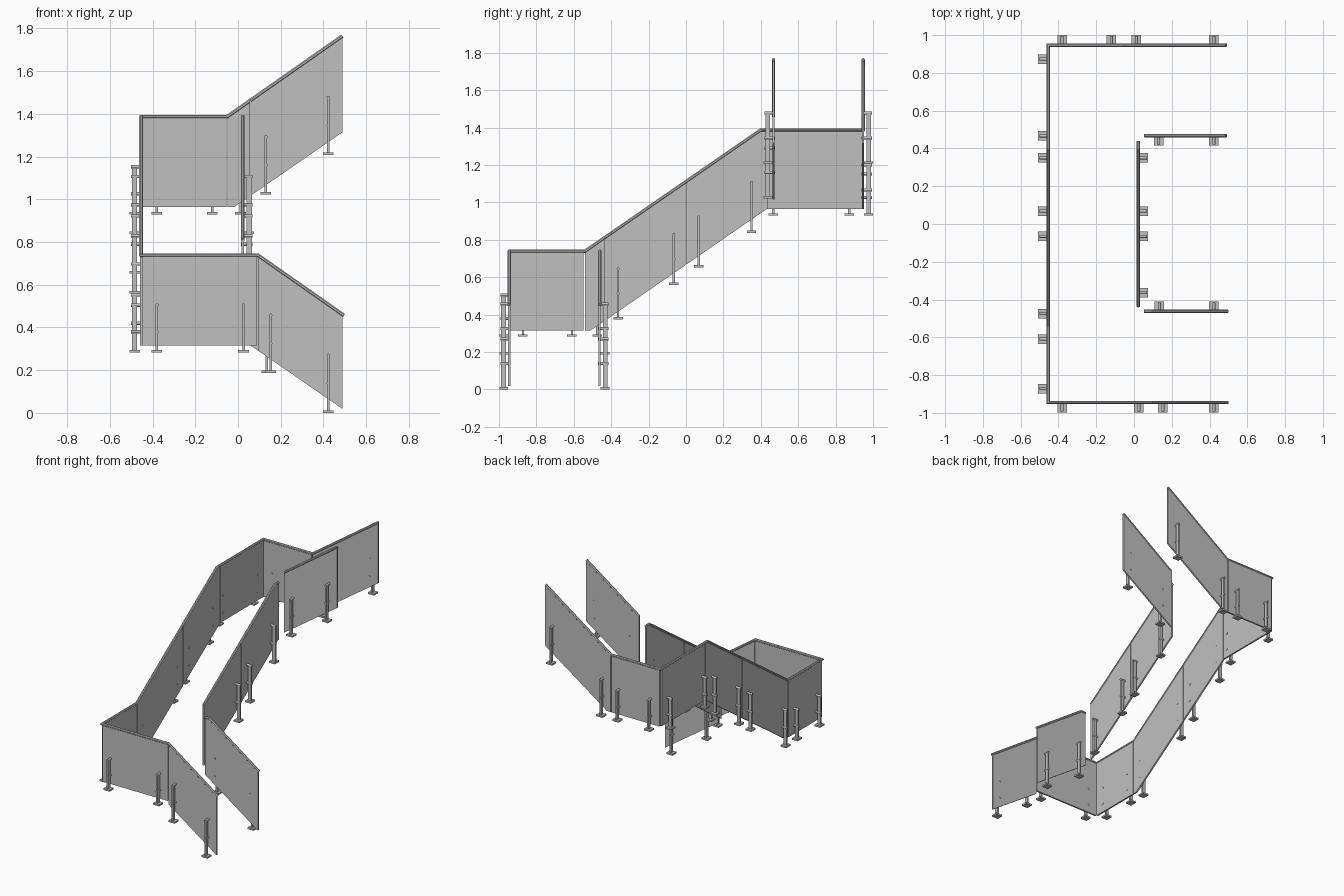
import bpy, bmesh, math
from mathutils import Vector

if "Cube" in bpy.data.objects:
    bpy.data.objects.remove(bpy.data.objects["Cube"])


def material(name, v):
    m = bpy.data.materials.new(name)
    m.diffuse_color = (v, v, v, 1)
    m.use_nodes = True
    m.node_tree.nodes["Principled BSDF"].inputs["Base Color"].default_value = m.diffuse_color
    return m


GREY = material("balustrade grey", 0.53)


def place(axis, c, s, d, z):
    """s = distance along the run, d = offset across it."""
    return Vector((s, c + d, z)) if axis == 'x' else Vector((c + d, s, z))


def finish(bm, name):
    bmesh.ops.recalc_face_normals(bm, faces=bm.faces)
    me = bpy.data.meshes.new(name)
    bm.to_mesh(me)
    bm.free()
    me.materials.append(GREY)
    ob = bpy.data.objects.new(name, me)
    bpy.context.collection.objects.link(ob)


def loft(bm, rings):
    """Skin a list of closed rings and cap both ends."""
    vs = [[bm.verts.new(p) for p in r] for r in rings]
    n = len(vs[0])
    for a, b in zip(vs, vs[1:]):
        for i in range(n):
            bm.faces.new((a[i], a[(i + 1) % n], b[(i + 1) % n], b[i]))
    bm.faces.new(vs[0])
    bm.faces.new(vs[-1])


def panel(name, axis, c, pts):
    bm = bmesh.new()
    loft(bm, [[place(axis, c, s, d, z) for s, z in pts] for d in (-0.006, 0.006)])
    finish(bm, name)


def rail(name, pts, r=0.009):
    """Mitred handrail with an eight-sided section; points lie on its axis."""
    pts = [Vector(p) for p in pts]
    rings = []
    for i, p in enumerate(pts):
        d0 = (p - pts[i - 1]).normalized() if i else (pts[1] - p).normalized()
        d1 = (pts[i + 1] - p).normalized() if i < len(pts) - 1 else d0
        n = (d0 + d1).normalized()
        side = d0.cross(Vector((0, 0, 1))).normalized()
        up = side.cross(d0)
        ring = []
        for k in range(8):
            a = math.pi * (k + 0.5) / 4
            o = (side * math.cos(a) + up * math.sin(a)) * r / math.cos(math.pi / 8)
            ring.append(p + o - d0 * (o.dot(n) / d0.dot(n)))
        rings.append(ring)
    bm = bmesh.new()
    loft(bm, rings)
    finish(bm, name)


def post(name, axis, c, side, s, z, sloped):
    """Flat bar on a foot plate, with two round clamps through the panel."""
    h, low = (0.262, 0.13) if sloped else (0.215, 0.09)
    bm = bmesh.new()

    def box(hs, d0, d1, z0, z1):
        loft(bm, [[place(axis, c, s + a, side * d, zz) for a, d in
                   ((-hs, d0), (hs, d0), (hs, d1), (-hs, d1))] for zz in (z0, z1)])

    box(0.006, 0.018, 0.043, z, z + h)                # bar
    box(0.025, 0.006, 0.053, z - 0.008, z + 0.004)    # foot plate
    for zc in (z + low, z + h):                       # clamps
        loft(bm, [[place(axis, c, s + 0.008 * math.cos(k * math.pi / 6), side * d,
                         zc + 0.008 * math.sin(k * math.pi / 6)) for k in range(12)]
                  for d in (-0.008, 0.047)])
    finish(bm, name)


XL, XI = -0.454, 0.022            # outer side run, inner middle run
YF, YB = -0.945, 0.947            # outer front and back runs
YIF, YIB = -0.462, 0.468          # inner front and back runs
LT, LB = 0.738, 0.315             # lower landing top and bottom
UT, UB = 1.387, 0.964             # upper landing top and bottom
K = 0.69                          # stair slope


def mid_top(y): return LT + K * (y + 0.541)
def mid_bot(y): return LB + K * (y + 0.51)
def dn_top(x): return LT - 0.7 * (x - 0.093)
def dn_bot(x): return LB - 0.69 * (x - 0.06)
def up_top(x): return UT + 0.7 * (x + 0.05)
def up_bot(x): return UB + 0.69 * (x + 0.018)


# Panels: outer side
panel("lower_flight_outer_panel", 'x', YF,
      [(0.096, dn_top(0.096)), (0.49, dn_top(0.49)), (0.49, dn_bot(0.49)), (0.096, dn_bot(0.096))])
panel("lower_landing_front_panel", 'x', YF, [(-0.448, LT), (0.09, LT), (0.09, LB), (-0.448, LB)])
panel("lower_landing_side_panel", 'y', XL, [(-0.937, LT), (-0.547, LT), (-0.547, LB), (-0.937, LB)])
panel("middle_flight_outer_panel_low", 'y', XL,
      [(-0.541, LT), (-0.003, mid_top(-0.003)), (-0.003, mid_bot(-0.003)), (-0.51, LB), (-0.541, LB)])
panel("middle_flight_outer_panel_high", 'y', XL,
      [(0.003, mid_top(0.003)), (0.4, UT), (0.427, UT), (0.427, mid_bot(0.427)), (0.003, mid_bot(0.003))])
panel("upper_landing_side_panel", 'y', XL, [(0.432, UT), (0.94, UT), (0.94, UB), (0.432, UB)])
panel("upper_landing_back_panel", 'x', YB, [(-0.448, UT), (-0.055, UT), (-0.055, UB), (-0.448, UB)])
panel("upper_flight_outer_panel", 'x', YB,
      [(-0.049, UT), (0.49, up_top(0.49)), (0.49, up_bot(0.49)), (-0.018, UB), (-0.049, UB)])

# Panels: inner side
panel("lower_flight_inner_panel", 'x', YIF,
      [(0.055, LT), (0.093, LT), (0.49, dn_top(0.49)), (0.49, dn_bot(0.49)), (0.06, LB), (0.055, LB)])
panel("middle_flight_inner_panel_low", 'y', XI,
      [(-0.438, mid_top(-0.438)), (-0.003, mid_top(-0.003)), (-0.003, mid_bot(-0.003)), (-0.438, mid_bot(-0.438))])
panel("middle_flight_inner_panel_high", 'y', XI,
      [(0.003, mid_top(0.003)), (0.4, UT), (0.438, UT), (0.438, UB), (0.43, UB), (0.003, mid_bot(0.003))])
panel("upper_flight_inner_panel", 'x', YIB,
      [(0.055, up_top(0.055)), (0.49, up_top(0.49)), (0.49, up_bot(0.49)), (0.055, up_bot(0.055))])

# Handrails
rail("outer_handrail", [(0.496, YF, dn_top(0.496)), (0.093, YF, LT), (XL, YF, LT), (XL, -0.541, LT),
                        (XL, 0.4, UT), (XL, YB, UT), (-0.05, YB, UT), (0.488, YB, up_top(0.488))])
rail("lower_inner_handrail", [(0.496, YIF, dn_top(0.496)), (0.093, YIF, LT), (0.053, YIF, LT)])
rail("middle_inner_handrail", [(XI, -0.436, mid_top(-0.436)), (XI, 0.4, UT), (XI, 0.44, UT)])
rail("upper_inner_handrail", [(0.057, YIB, up_top(0.057)), (0.488, YIB, up_top(0.488))])

# Posts: run name, axis, run position, side, list of (along, base height, on a slope)
MID = [(-0.363, 0.383, 1), (-0.065, 0.567, 1), (0.068, 0.66, 1), (0.35, 0.845, 1)]
RUNS = [
    ("front_post", 'x', YF, -1, [(-0.38, 0.29, 0), (0.026, 0.29, 0), (0.153, 0.195, 1), (0.423, 0.008, 1)]),
    ("back_post", 'x', YB, 1, [(-0.38, 0.937, 0), (-0.12, 0.937, 0), (0.012, 0.937, 1), (0.423, 1.215, 1)]),
    ("side_post", 'y', XL, -1, [(-0.872, 0.29, 0), (-0.61, 0.29, 0), (-0.475, 0.29, 1)] + MID[1:]
     + [(0.467, 0.937, 0), (0.873, 0.937, 0)]),
    ("middle_inner_post", 'y', XI, 1, MID),
    ("lower_inner_post", 'x', YIF, 1, [(0.134, 0.195, 1), (0.423, 0.008, 1)]),
    ("upper_inner_post", 'x', YIB, -1, [(0.13, 1.03, 1), (0.423, 1.215, 1)]),
]
for name, axis, c, side, items in RUNS:
    for i, (s, z, sloped) in enumerate(items):
        post(f"{name}_{i + 1}", axis, c, side, s, z, sloped)
